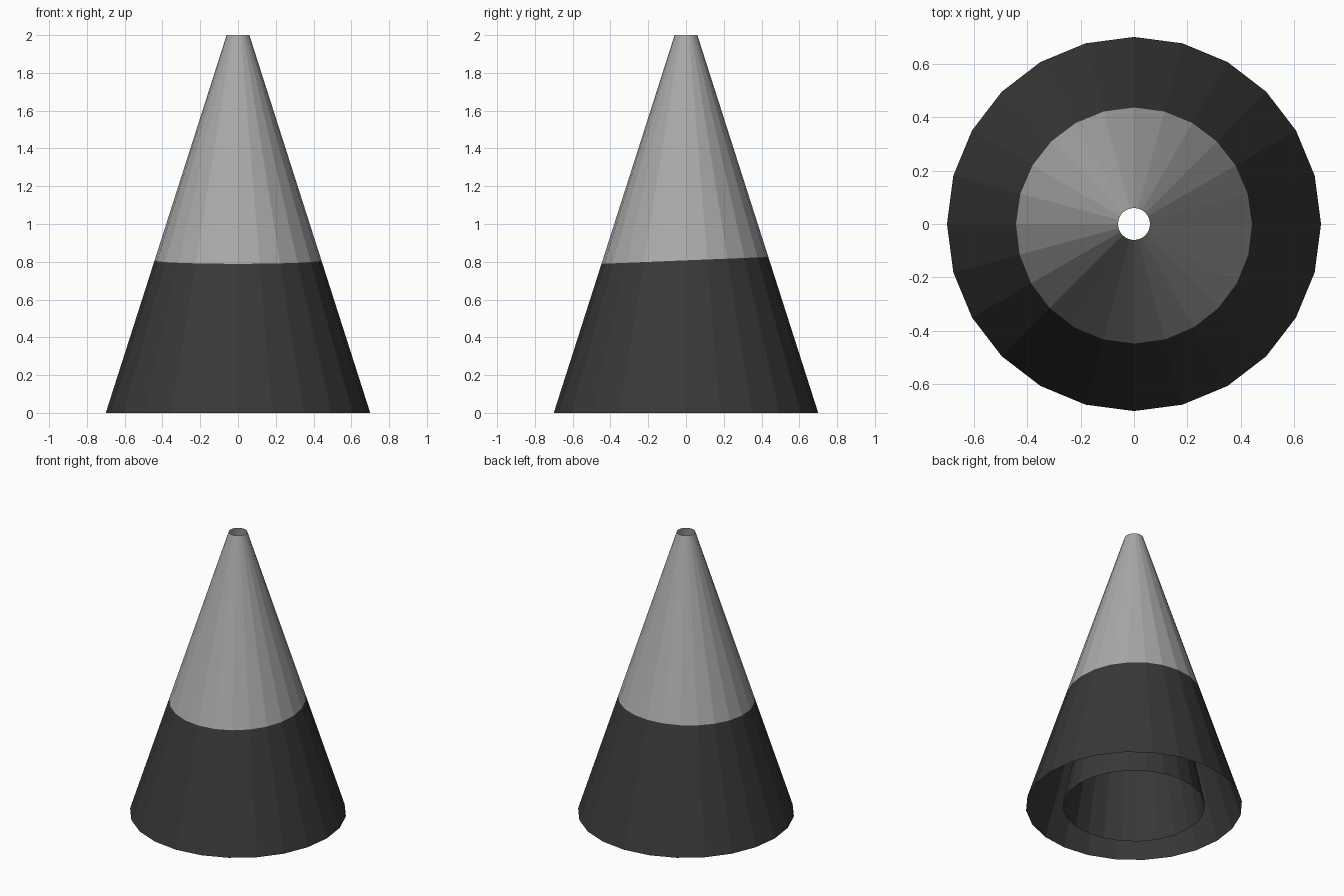
import bpy, bmesh, math
from mathutils import Vector

if "Cube" in bpy.data.objects:
    bpy.data.objects.remove(bpy.data.objects["Cube"])

SIDES = 24
HEIGHT = 2.0
TILT = 0.041      # slight lean of the paint line
LINE = 0.8075     # mean height of the paint line


def material(name, value):
    m = bpy.data.materials.new(name)
    m.diffuse_color = (value, value, value, 1)
    m.use_nodes = True
    m.node_tree.nodes["Principled BSDF"].inputs["Base Color"].default_value = m.diffuse_color
    return m


mats = [material("dark grey", 0.040), material("light grey", 0.40)]


def cone_shell(name, base_radius, top_radius, inward=False):
    """Open faceted cone, split into two colours along the tilted paint line."""
    bm = bmesh.new()
    rings = []
    for r, z in ((base_radius, 0), (top_radius, HEIGHT)):
        rings.append([bm.verts.new((r * math.cos(2 * math.pi * i / SIDES),
                                    r * math.sin(2 * math.pi * i / SIDES), z))
                      for i in range(SIDES)])
    for i in range(SIDES):
        j = (i + 1) % SIDES
        f = bm.faces.new((rings[0][i], rings[0][j], rings[1][j], rings[1][i]))
        if inward:
            f.normal_flip()
    # paint line
    bmesh.ops.bisect_plane(bm, geom=bm.verts[:] + bm.edges[:] + bm.faces[:],
                           plane_co=Vector((0, 0, LINE)),
                           plane_no=Vector((0, -TILT, 1)).normalized())
    for f in bm.faces:
        c = f.calc_center_median()
        f.material_index = int(c.z > LINE + TILT * c.y)
    mesh = bpy.data.meshes.new(name)
    bm.to_mesh(mesh)
    bm.free()
    for m in mats:
        mesh.materials.append(m)
    ob = bpy.data.objects.new(name, mesh)
    bpy.context.collection.objects.link(ob)
    return ob


# Outer skin, and the narrower funnel inside it; both meet at the top rim
cone_shell("outer_cone", 0.70, 0.06)
cone_shell("inner_funnel", 0.46, 0.06, inward=True)
